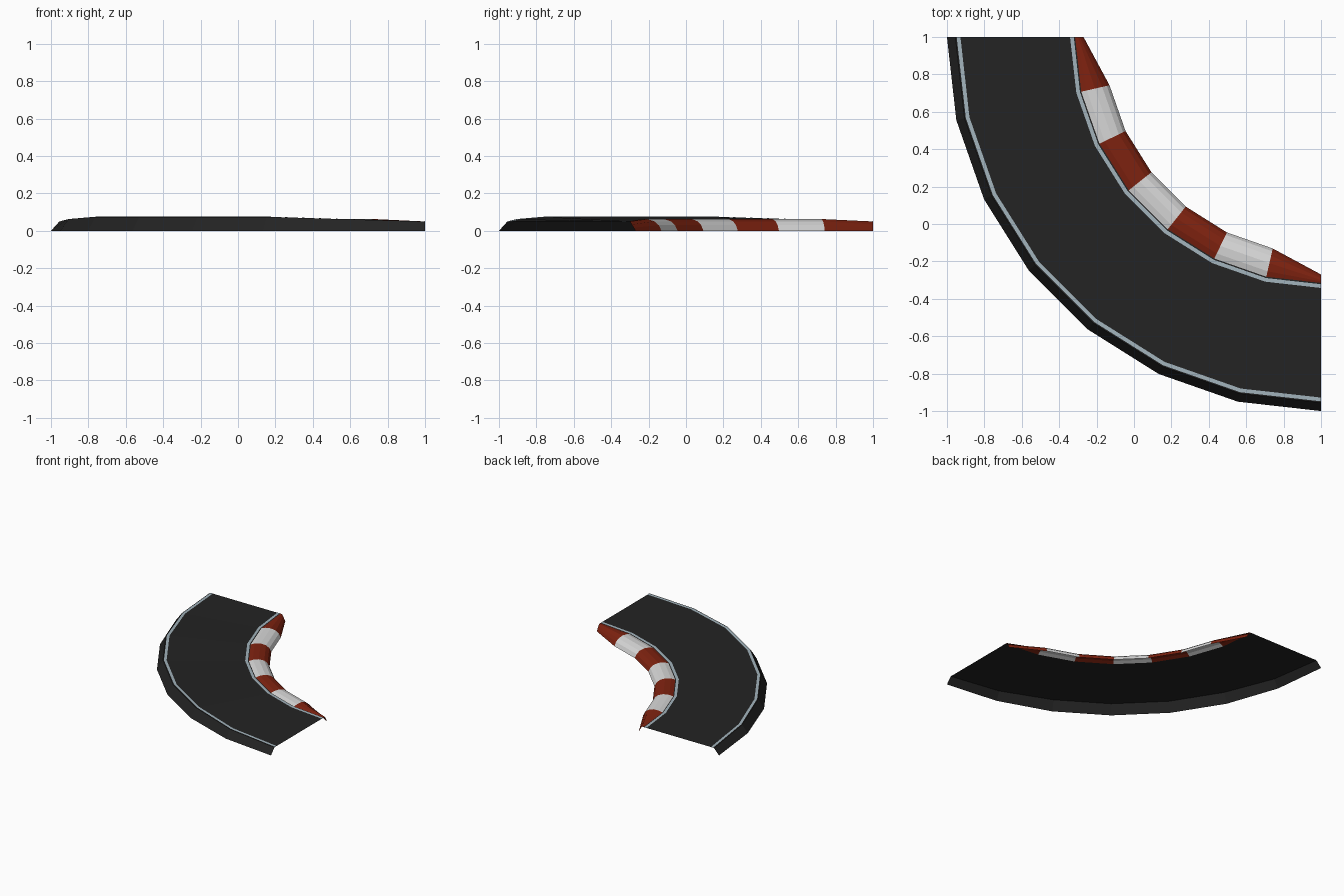
import bpy, bmesh, math

if "Cube" in bpy.data.objects:
    bpy.data.objects.remove(bpy.data.objects["Cube"])

SEGS = 7                 # flat segments in the 90 degree bend
CX, CY = 1.0, 1.0        # centre of the bend


def material(name, rgb):
    m = bpy.data.materials.new(name)
    m.diffuse_color = (*rgb, 1.0)
    m.use_nodes = True
    m.node_tree.nodes["Principled BSDF"].inputs["Base Color"].default_value = m.diffuse_color
    return m


asphalt = material("asphalt black", (0.017, 0.017, 0.017))
line_paint = material("line pale blue grey", (0.36, 0.45, 0.50))
kerb_red = material("kerb red", (0.21, 0.016, 0.005))
kerb_white = material("kerb white", (0.68, 0.68, 0.68))


def sweep(name, section, mats):
    """Sweep an open profile around the bend; section(i) gives (radius, z)
    points from outside to inside. Materials alternate per segment."""
    bm = bmesh.new()
    rows = []
    for i in range(SEGS + 1):
        a = math.pi / 2 * i / SEGS
        rows.append([bm.verts.new((CX - r * math.cos(a), CY - r * math.sin(a), z))
                     for r, z in section(i)])
    for i in range(SEGS):
        a, b = rows[i], rows[i + 1]
        for j in range(len(a) - 1):
            f = bm.faces.new((a[j], b[j], b[j + 1], a[j + 1]))
            f.material_index = i % len(mats)
    me = bpy.data.meshes.new(name)
    bm.to_mesh(me)
    bm.free()
    for m in mats:
        me.materials.append(m)
    ob = bpy.data.objects.new(name, me)
    bpy.context.collection.objects.link(ob)
    return ob


R_OUT, R_IN, Z_IN = 1.955, 1.315, 0.05


def bank(i):
    """Height of the outer road edge: rises over the first two segments."""
    return 0.05 + 0.0125 * min(i, SEGS - i, 2)


def road_z(i, r):
    return Z_IN + (bank(i) - Z_IN) * (r - R_IN) / (R_OUT - R_IN)


# banked road surface with its sloping outer skirt (open underneath)
sweep("road", lambda i: [(2.0, 0), (R_OUT, bank(i)), (R_IN, Z_IN)], [asphalt])

# painted edge lines lying just above the surface
for name, r in (("outer_line", 1.938), ("inner_line", 1.332)):
    sweep(name, lambda i, r=r: [(q, road_z(i, q) + 0.0012)
                                for q in (r + 0.010, r - 0.010)], [line_paint])

# rounded kerb, tapering to the plain road edge at both ends
FULL = [(1.315, 0.05), (1.285, 0.060), (1.24, 0.063), (1.20, 0.051), (1.175, 0.030), (1.16, 0)]
END = [(1.315, 0.05), (1.307, 0.05), (1.30, 0.05), (1.29, 0.034), (1.28, 0.017), (1.27, 0)]
sweep("kerb", lambda i: END if i in (0, SEGS) else FULL, [kerb_red, kerb_white])
